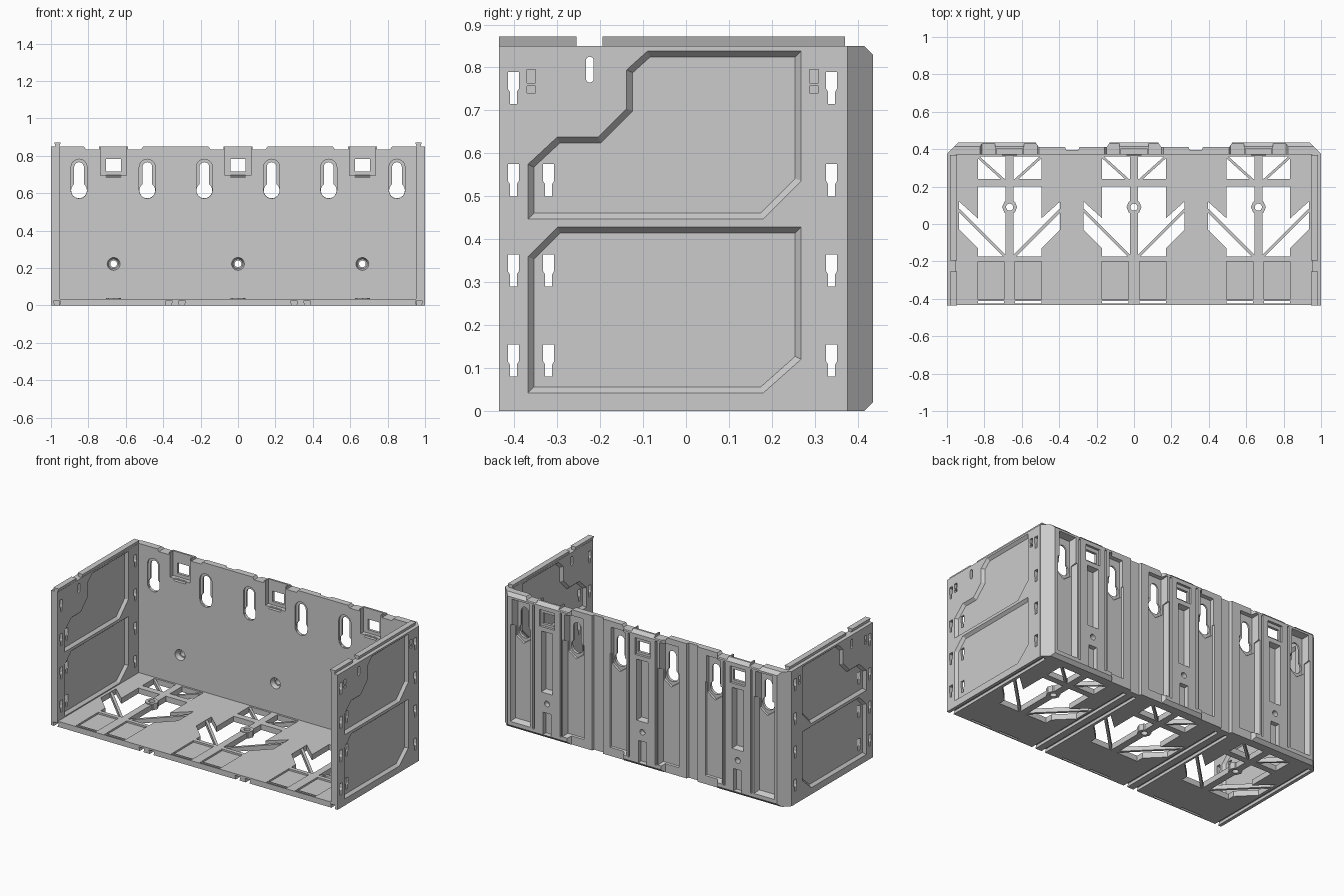
import bpy, bmesh, math

if "Cube" in bpy.data.objects:
    bpy.data.objects.remove(bpy.data.objects["Cube"])

CELLS = (-0.665, 0.0, 0.665)
KEYS = (-0.85, -0.485, -0.18, 0.18, 0.485, 0.85)


def inset_poly(pts, d):
    n = len(pts)
    area = sum(pts[i - 1][0] * pts[i][1] - pts[i][0] * pts[i - 1][1] for i in range(n))
    s = 1 if area > 0 else -1
    out = []
    for i in range(n):
        a, b, c = pts[i - 1], pts[i], pts[(i + 1) % n]
        l1, l2 = math.dist(a, b), math.dist(b, c)
        n1 = (-(b[1] - a[1]) / l1 * s, (b[0] - a[0]) / l1 * s)
        n2 = (-(c[1] - b[1]) / l2 * s, (c[0] - b[0]) / l2 * s)
        k = d / (1 + n1[0] * n2[0] + n1[1] * n2[1])
        out.append((b[0] + (n1[0] + n2[0]) * k, b[1] + (n1[1] + n2[1]) * k))
    return out


def prism(pts, axis, lo, hi, inset=0.0, name="cutter"):
    """Extrude a polygon along an axis; the hi end may be inset."""
    put = {'x': lambda p, t: (t, p[0], p[1]), 'y': lambda p, t: (p[0], t, p[1]),
           'z': lambda p, t: (p[0], p[1], t)}[axis]
    bm = bmesh.new()
    a = [bm.verts.new(put(p, lo)) for p in pts]
    b = [bm.verts.new(put(p, hi)) for p in (inset_poly(pts, inset) if inset else pts)]
    bm.faces.new(a)
    bm.faces.new(b)
    for i in range(len(a)):
        bm.faces.new((a[i - 1], a[i], b[i], b[i - 1]))
    bmesh.ops.recalc_face_normals(bm, faces=bm.faces)
    me = bpy.data.meshes.new(name)
    bm.to_mesh(me)
    bm.free()
    ob = bpy.data.objects.new(name, me)
    bpy.context.collection.objects.link(ob)
    return ob


def rect(x0, x1, y0, y1):
    return [(x0, y0), (x1, y0), (x1, y1), (x0, y1)]


def arc(cx, cy, r, a0, a1, n):
    return [(cx + r * math.cos(math.radians(a0 + (a1 - a0) * i / n)),
             cy + r * math.sin(math.radians(a0 + (a1 - a0) * i / n))) for i in range(n + 1)]


def circle(cx, cy, r, n=20):
    return arc(cx, cy, r, 0, 360, n)[:-1]


def slot(cx, z0, z1, r):
    return arc(cx, z1 - r, r, 0, 180, 8) + arc(cx, z0 + r, r, 180, 360, 8)


def cut(ob, cutters):
    for c in cutters:
        c.hide_render = True
        m = ob.modifiers.new("cut", 'BOOLEAN')
        m.operation, m.solver, m.object = 'DIFFERENCE', 'EXACT', c
    dg = bpy.context.evaluated_depsgraph_get()
    dg.update()
    me = bpy.data.meshes.new_from_object(ob.evaluated_get(dg))
    ob.modifiers.clear()
    ob.data = me
    for c in cutters:
        bpy.data.objects.remove(c, do_unlink=True)


def mirror(ob):
    m = ob.modifiers.new("mirror", 'MIRROR')
    m.use_mirror_merge = False


def dovetail(x, z0, z1, wb, wt):
    return [(x - wb, z0), (x + wb, z0), (x + wt, z1), (x - wt, z1)]


# side walls: recessed panels, hook slots, small pockets
side = prism(rect(-0.435, 0.376, 0, 0.85), 'x', 0.953, 1.0, name="side_wall")
lower = [(-0.37, 0.04), (0.18, 0.04), (0.27, 0.12), (0.27, 0.43), (-0.30, 0.43), (-0.37, 0.36)]
upper = [(-0.37, 0.445), (0.18, 0.445), (0.27, 0.535), (0.27, 0.84), (-0.09, 0.84), (-0.14, 0.795),
         (-0.14, 0.705), (-0.205, 0.64), (-0.30, 0.64), (-0.37, 0.575)]
cs = []
for poly in (lower, upper):
    cs.append(prism(poly, 'x', 1.002, 0.983, 0.016))
    cs.append(prism(poly, 'x', 0.951, 0.97, 0.016))
for y in (-0.402, -0.32, 0.339):
    for z in (0.08, 0.29, 0.5, 0.715):
        if y == -0.32 and z > 0.7:
            continue
        h = [(-.008, 0), (.008, 0), (.008, .028), (.013, .036), (.013, .075), (-.013, .075),
             (-.013, .036), (-.008, .028)]
        cs.append(prism([(y + a, z + b) for a, b in h], 'x', 0.94, 1.01))
cs.append(prism(slot(-0.224, 0.765, 0.825, 0.009), 'x', 0.94, 1.01))
for y in (-0.36, 0.298):
    cs.append(prism(rect(y - .01, y + .01, 0.74, 0.757), 'x', 1.01, 0.98))
    cs.append(prism(rect(y - .01, y + .01, 0.764, 0.795), 'x', 1.01, 0.985))
cs.append(prism(dovetail(0.967, -0.01, 0.024, 0.01, 0.019), 'y', -0.5, 0.5))
cut(side, cs)
mirror(side)

# stacking lips on the side walls
for nm, y0, y1 in (("front_lip", -0.435, -0.255), ("rear_lip", -0.195, 0.37)):
    mirror(prism(dovetail(0.965, 0.845, 0.872, 0.009, 0.018), 'y', y0, y1, name=nm))

# back wall plan profile, with chamfered corners and a stepped outside
half = [(0.13, .435), (0.145, .412), (0.51, .412), (0.525, .435), (0.94, .435), (1.0, .375), (1.0, .372)]
back = prism([(-x, y) for x, y in reversed(half)] + half, 'z', 0, 0.85, name="back_wall")
cs = [prism([(.405, .86), (.46, .86), (.46, .805)], 'x', -1.1, 1.1),
      prism([(.405, -.01), (.46, -.01), (.46, .045)], 'x', -1.1, 1.1)]
for x in KEYS:
    # lower channel, keyhole pocket, inner countersink, keyhole
    cs.append(prism(rect(x - .075, x + .075, .04, .66), 'y', .445, .402, .018))
    pocket = [(x, .53), (x + .062, .575), (x + .062, .82), (x - .062, .82), (x - .062, .575)]
    cs.append(prism(pocket, 'y', .445, .391, .012))
    cs.append(prism(slot(x, .572, .782, .043), 'y', .365, .381))
    a = math.degrees(math.asin(.026 / .042))
    key = arc(x, .74, .026, 0, 180, 10) + arc(x, .615, .042, 90 + a, 450 - a, 18)
    cs.append(prism(key, 'y', .35, .46))
for x in (-.33, .33):
    cs.append(prism(rect(x - .045, x + .045, -.1, .9), 'y', .43, .396, .012))
for c in CELLS:
    # clip seat, window, outer grooves, screw hole
    cs.append(prism(rect(c - .07, c + .07, .695, .9), 'y', .36, .403))
    cs.append(prism(rect(c - .04, c + .04, .715, .782), 'y', .35, .46))
    cs.append(prism(rect(c - .052, c + .052, .70, .805), 'y', .445, .42))
    cs.append(prism(rect(c - .042, c + .042, .285, .675), 'y', .445, .40, .012))
    cs.append(prism(rect(c - .03, c + .03, .02, .165), 'y', .445, .412, .006))
    cs.append(prism(circle(c, .222, .038), 'y', .36, .40, .012))
    cs.append(prism(circle(c, .222, .018, 16), 'y', .35, .46))
    for s in (-1, 1):
        notch = [(.078, .87), (.078, .835), (.148, .835), (.172, .87)]
        cs.append(prism([(c + s * x, z) for x, z in notch], 'y', .3, .5))
        cs.append(prism(rect(c + s * .095 - .006, c + s * .095 + .006, .04, .82), 'y', .45, .415))
cut(back, cs)

# floor with openings, recessed front panels and underside rails
floor = prism(rect(-0.957, 0.957, -0.432, 0.376), 'z', 0, 0.035, name="floor")
opening = [(.022, -.175), (.17, -.175), (.17, -.13), (.27, -.03), (.27, .12), (.17, .03), (.17, .2), (.022, .2)]
cs = []
for c in CELLS:
    for s in (-1, 1):
        m = lambda pts: [(c + s * x, y) for x, y in pts]
        cs.append(prism(m(opening), 'z', -.02, .06))
        cs.append(prism(m(rect(.022, .17, .24, .36)), 'z', -.02, .06))
        cs.append(prism(m(rect(.03, .17, -.405, -.2)), 'z', .05, .024))
        cs.append(prism(m(rect(.03, .17, -.425, -.412)), 'z', -.02, .06))
    cs.append(prism(circle(c, .09, .019, 16), 'z', -.02, .06))
for x in (-.967, -.37, -.3, .3, .37, .967):
    cs.append(prism(dovetail(x, -.01, .024, .01, .019), 'y', -.5, .36))
cut(floor, cs)


def strut(p, q, w, name):
    dx, dy = q[0] - p[0], q[1] - p[1]
    k = w / 2 / math.hypot(dx, dy)
    nx, ny = -dy * k, dx * k
    prism([(p[0] + nx, p[1] + ny), (p[0] - nx, p[1] - ny), (q[0] - nx, q[1] - ny), (q[0] + nx, q[1] + ny)],
          'z', .004, .031, name=name)


# floor bosses and diagonal struts
for c in CELLS:
    boss = prism(circle(c, .09, .04, 8), 'z', 0, .04, name="floor_boss")
    cut(boss, [prism(circle(c, .09, .019, 16), 'z', -.02, .06)])
    for s in (-1, 1):
        strut((c + s * .272, .075), (c + s * .018, -.179), .016, "long_strut")
        strut((c + s * .172, .362), (c + s * .02, .225), .014, "short_strut")
    # clip tongue under each back window
    prism([(.378, .697), (.366, .684), (.378, .684)], 'x', c - .04, c + .04, name="clip_tongue")
